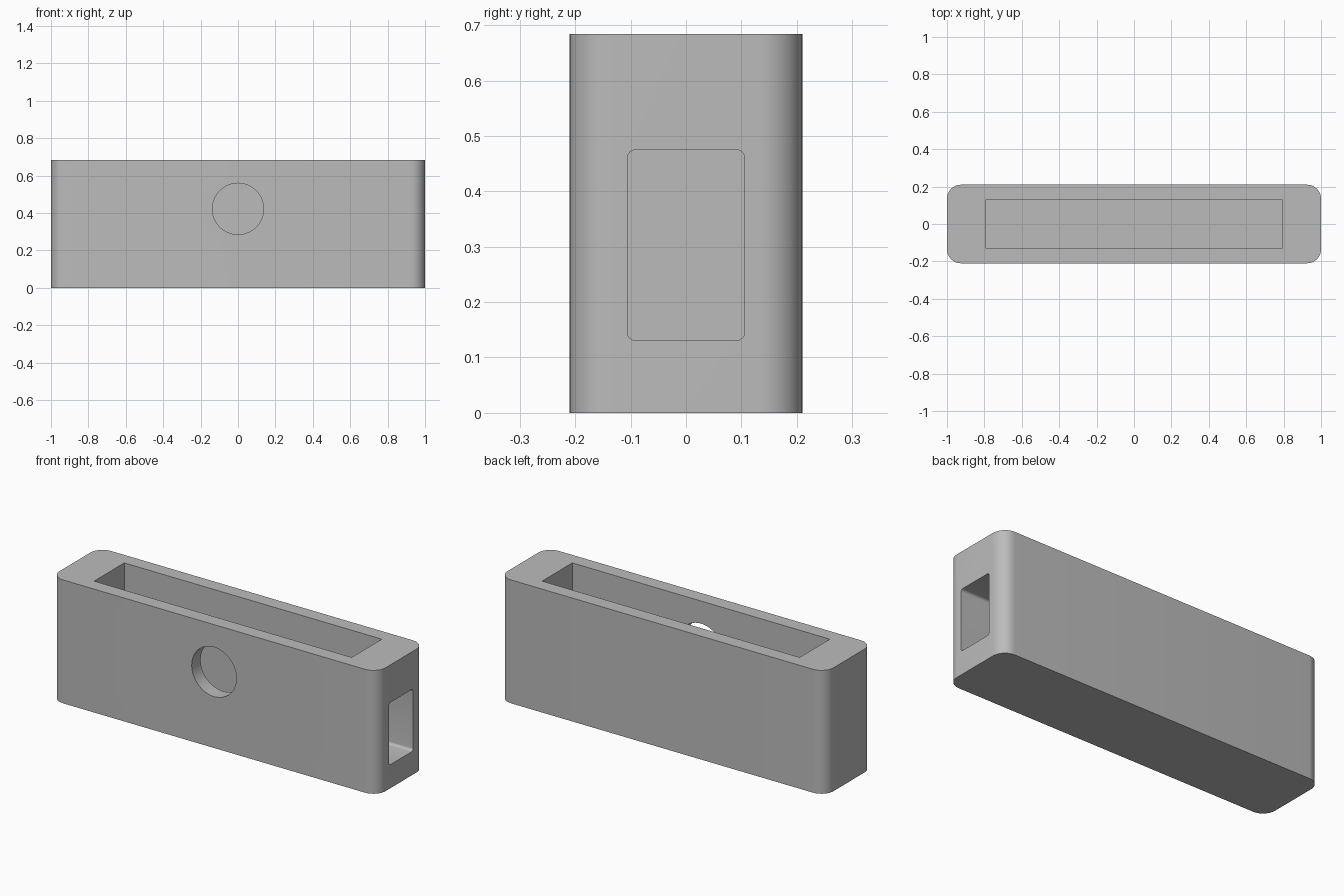
import bpy, math

cube = bpy.data.objects.get("Cube")
if cube:
    bpy.data.objects.remove(cube, do_unlink=True)

grey = bpy.data.materials.new("plain grey")
grey.use_nodes = True
colour = (0.5, 0.5, 0.5, 1)
grey.diffuse_color = colour
grey.node_tree.nodes["Principled BSDF"].inputs["Base Color"].default_value = colour


def box(name, low, high, radius=0, axis=2, segments=12):
    """Box between two corners, with the edges along one axis rounded."""
    centre = [(a + b) / 2 for a, b in zip(low, high)]
    bpy.ops.mesh.primitive_cube_add(size=1, location=centre)
    obj = bpy.context.object
    obj.name = name
    obj.scale = [b - a for a, b in zip(low, high)]
    bpy.ops.object.transform_apply(location=True, rotation=False, scale=True)
    obj.data.materials.append(grey)
    if radius:
        weights = obj.data.attributes.new("bevel_weight_edge", "FLOAT", "EDGE")
        for edge in obj.data.edges:
            a, b = (obj.data.vertices[i].co for i in edge.vertices)
            weights.data[edge.index].value = float(abs(a[axis] - b[axis]) > 0.01)
        bevel = obj.modifiers.new("rounding", "BEVEL")
        bevel.limit_method = "WEIGHT"
        bevel.width = radius
        bevel.segments = segments
        bpy.ops.object.modifier_apply(modifier=bevel.name)
    return obj


def cut(target, cutter):
    boolean = target.modifiers.new(cutter.name, "BOOLEAN")
    boolean.operation = "DIFFERENCE"
    boolean.solver = "EXACT"
    boolean.object = cutter
    bpy.ops.object.select_all(action="DESELECT")
    bpy.context.view_layer.objects.active = target
    target.select_set(True)
    bpy.ops.object.modifier_apply(modifier=boolean.name)
    bpy.data.objects.remove(cutter, do_unlink=True)


# Main block with rounded upright corners
body = box("holder_body", (-1, -0.21, 0), (1, 0.21, 0.684), radius=0.075)

# Long pocket open at the top
cut(body, box("pocket", (-0.79, -0.132, 0.13), (0.79, 0.132, 0.9)))

# Round hole through the front wall
bpy.ops.mesh.primitive_cylinder_add(vertices=64, radius=0.137, depth=0.25,
                                    location=(0, -0.2, 0.422),
                                    rotation=(math.pi / 2, 0, 0))
front_hole = bpy.context.object
front_hole.name = "front_hole"
front_hole.data.materials.append(grey)
cut(body, front_hole)

# Rounded window through the left end wall
cut(body, box("end_window", (0.7, -0.106, 0.131), (1.2, 0.106, 0.475),
              radius=0.015, axis=0, segments=6))

bpy.ops.object.shade_smooth_by_angle(angle=math.radians(30))
